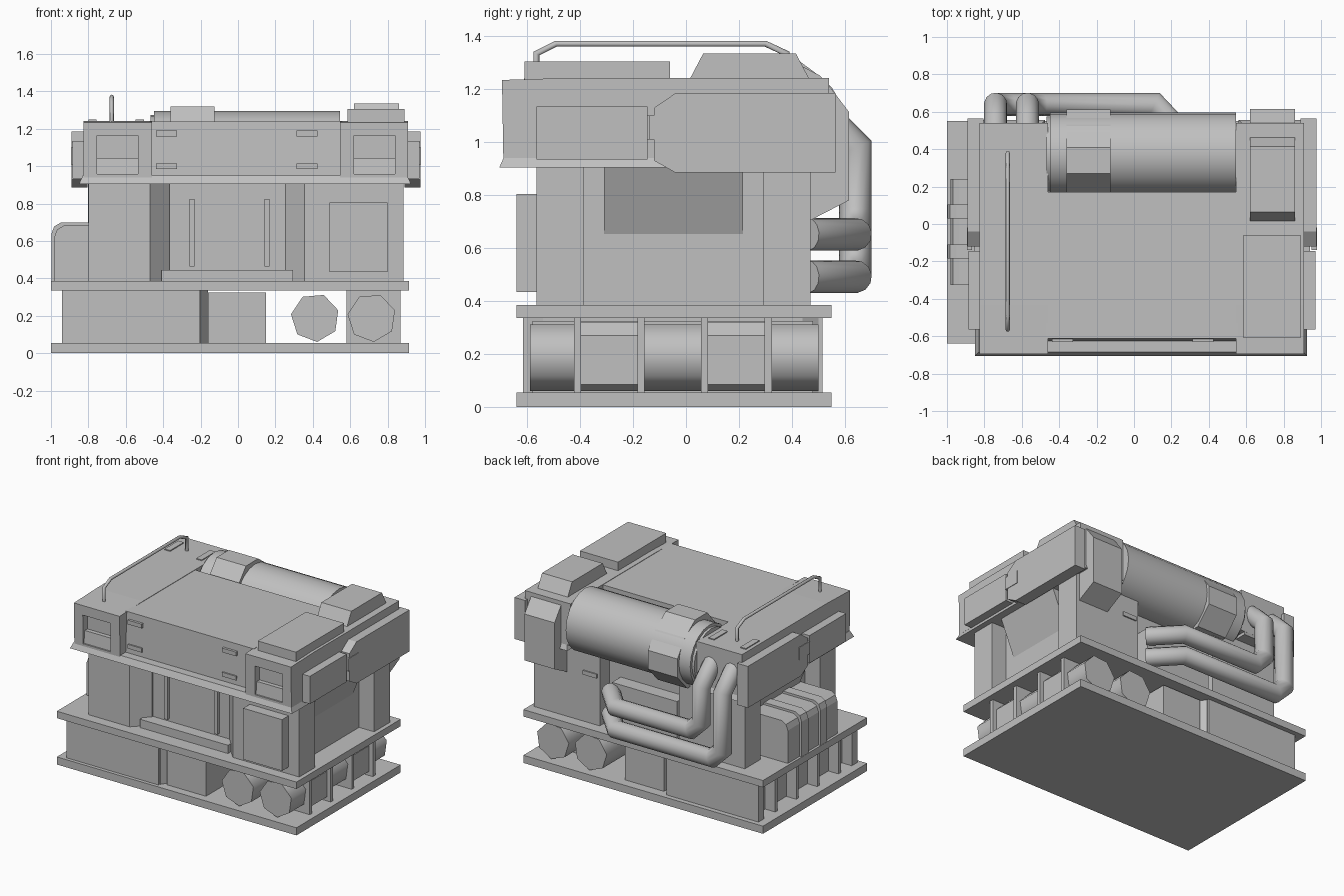
import bpy, bmesh, math
from mathutils import Vector

old = bpy.data.objects.get("Cube")
if old:
    bpy.data.objects.remove(old, do_unlink=True)

grey = bpy.data.materials.new("plain_grey")
grey.use_nodes = True
TONE = (0.53, 0.53, 0.53, 1)
grey.diffuse_color = TONE
grey.node_tree.nodes["Principled BSDF"].inputs["Base Color"].default_value = TONE
CX = 0.0425  # centre plane of the housing


def finish(name, bm):
    bmesh.ops.recalc_face_normals(bm, faces=bm.faces)
    me = bpy.data.meshes.new(name)
    bm.to_mesh(me)
    bm.free()
    ob = bpy.data.objects.new(name, me)
    me.materials.append(grey)
    bpy.context.collection.objects.link(ob)
    return ob


def prism(name, axis, pts, a, b):
    """Extrude a profile along an axis; the points use the other two axes in order."""
    bm = bmesh.new()
    i = "xyz".index(axis)
    rings = []
    for d in (a, b):
        ring = []
        for p in pts:
            co = list(p)
            co.insert(i, d)
            ring.append(bm.verts.new(co))
        rings.append(ring)
        bm.faces.new(ring)
    n = len(pts)
    for k in range(n):
        bm.faces.new((rings[0][k], rings[0][(k + 1) % n], rings[1][(k + 1) % n], rings[1][k]))
    return finish(name, bm)


def box(name, x, y, z, taper=0):
    """Box from ranges; taper pulls the top inwards on x and y."""
    ob = prism(name, "z", [(x[0], y[0]), (x[1], y[0]), (x[1], y[1]), (x[0], y[1])], *z)
    if taper:
        for v in ob.data.vertices:
            if v.co.z > sum(z) / 2:
                v.co.x += taper if v.co.x < sum(x) / 2 else -taper
                v.co.y += taper if v.co.y < sum(y) / 2 else -taper
    return ob


def smooth(ob, angle):
    bpy.ops.object.select_all(action="DESELECT")
    bpy.context.view_layer.objects.active = ob
    ob.select_set(True)
    bpy.ops.object.shade_smooth_by_angle(angle=math.radians(angle))


def ngon(c, r, n, start=0):
    return [(c[0] + r * math.cos(start + math.tau * k / n),
             c[1] + r * math.sin(start + math.tau * k / n)) for k in range(n)]


def tube(name, pts, r, n):
    """Pipe along a path with mitred joints."""
    bm = bmesh.new()
    pts = [Vector(p) for p in pts]
    dirs = [(b - a).normalized() for a, b in zip(pts, pts[1:])]
    u = dirs[0].orthogonal().normalized()
    w = dirs[0].cross(u)
    ring = [pts[0] + r * (u * math.cos(t) + w * math.sin(t))
            for t in (math.tau * k / n for k in range(n))]
    rings = [ring]
    for k, d in enumerate(dirs):
        end = pts[k + 1]
        m = d + dirs[k + 1] if k + 1 < len(dirs) else d
        ring = [c + d * ((end - c).dot(m) / d.dot(m)) for c in ring]
        rings.append(ring)
    vs = [[bm.verts.new(c) for c in ring] for ring in rings]
    for a, b in zip(vs, vs[1:]):
        for k in range(n):
            bm.faces.new((a[k], a[(k + 1) % n], b[(k + 1) % n], b[k]))
    bm.faces.new(vs[0])
    bm.faces.new(vs[-1])
    ob = finish(name, bm)
    smooth(ob, 60)


def carve(ob, cutter):
    mod = ob.modifiers.new("cut", "BOOLEAN")
    mod.operation, mod.object, mod.solver = "DIFFERENCE", cutter, "EXACT"
    bpy.context.view_layer.objects.active = ob
    bpy.ops.object.modifier_apply(modifier=mod.name)
    bpy.data.objects.remove(cutter, do_unlink=True)


def mirror_x(r, side):
    """Range given for the +x half, mirrored about the housing centre when side is -1."""
    return r if side > 0 else (2 * CX - r[1], 2 * CX - r[0])


# Deck plates
for name, z in (("base_plate", (0, 0.055)), ("middle_plate", (0.335, 0.385))):
    box(name, (-1, 0.915), (-0.64, 0.55), z)

# Undercarriage: chest, centre block, drums, fins and panels between the fins
prism("lower_chest", "z", [(-0.86, -0.6), (-0.2, -0.6), (-0.16, -0.54), (-0.16, 0.44),
                           (-0.2, 0.5), (-0.86, 0.5)], 0.055, 0.335)
for name, y in (("front_chest_slab", (-0.615, -0.55)), ("back_chest_slab", (0.45, 0.515))):
    box(name, (-0.94, -0.205), y, (0.055, 0.335))
box("centre_block", (-0.16, 0.15), (-0.58, 0.48), (0.055, 0.325))
for x in (0.412, 0.715):
    smooth(prism("drum", "y", ngon((x, 0.19), 0.13, 7, math.radians(172)), -0.59, 0.5), 55)
for name, x in (("left_fin", (0.58, 0.87)), ("right_fin", (-0.94, -0.85))):
    for y in (-0.41, -0.17, 0.07, 0.31):
        box(name, x, (y - 0.014, y + 0.014), (0.055, 0.335))
for y in (-0.41, 0.07):
    prism("drum_panel", "y", [(0.72, 0.32), (0.79, 0.32), (0.84, 0.27), (0.84, 0.085),
                              (0.8, 0.06), (0.72, 0.06)], y, y + 0.24)

# Lower housing: core, notched front and corner pillars
box("lower_core", (-0.68, 0.765), (-0.45, 0.36), (0.385, 0.93))
prism("front_left_pillar", "z", [(0.885, -0.565), (0.885, -0.385), (0.255, -0.385),
                                 (0.255, -0.46), (0.355, -0.565)], 0.385, 0.93)
prism("front_right_pillar", "z", [(-0.8, -0.565), (-0.8, -0.385), (-0.365, -0.385),
                                  (-0.365, -0.46), (-0.47, -0.565)], 0.385, 0.93)
for side, name in ((1, "back_left_pillar"), (-1, "back_right_pillar")):
    box(name, mirror_x((0.36, 0.885), side), (0.29, 0.47), (0.385, 0.96))
box("front_ledge", (-0.41, 0.295), (-0.535, -0.44), (0.385, 0.445))
for x in (-0.245, 0.155):
    box("front_rib", (x - 0.013, x + 0.013), (-0.475, -0.44), (0.465, 0.825))
box("back_locker", (-0.25, 0.27), (0.3, 0.46), (0.385, 0.72))
box("front_door", (0.49, 0.8), (-0.64, -0.56), (0.435, 0.805))
for side in (1, -1):
    xs = [CX + side * d for d in (0.7, 0.715, 0.83, 0.7)]
    prism("side_awning", "y", list(zip(xs, (0.635, 0.635, 0.91, 0.91))), -0.31, 0.215)

# Upper housing: flared skirt, recessed middle, corner blocks
box("skirt", (-0.85, 0.925), (-0.705, 0.2), (0.905, 0.95), 0.02)
for side in (1, -1):
    box("side_skirt", mirror_x((0.56, 0.925), side), (0.15, 0.555), (0.905, 0.95), 0.02)
prism("upper_middle", "x", [(-0.625, 0.94), (-0.612, 1.24), (0.17, 1.24), (0.17, 0.93)],
      -0.47, 0.555)
for side in (1, -1):
    upper = prism("upper_side_block", "x", [(-0.69, 0.94), (-0.695, 1.235), (-0.43, 1.243),
                                            (0.54, 1.243), (0.54, 0.94)],
                  *mirror_x((0.545, 0.91), side))
    wx = mirror_x((0.62, 0.84), side)
    carve(upper, prism("window_cutter", "x", [(-0.75, 0.957), (-0.68, 0.957), (-0.67, 1.045),
                                              (-0.64, 1.045), (-0.64, 1.165), (-0.75, 1.165)],
                       *wx))
for x in (-0.383, 0.37):
    for z in (1.175, 1.0):
        box("front_vent", (x - 0.056, x + 0.056), (-0.632, -0.6), (z - 0.015, z + 0.015))
for z in (0.74, 0.9):
    box("back_vent", (0.38, 0.49), (0.46, 0.479), (z - 0.015, z + 0.015))
for x in (-0.778, -0.525):
    box("roof_vent", (x - 0.022, x + 0.022), (0.305, 0.46), (1.235, 1.25))

# Roof boxes and rear box
box("roof_hatch", (0.585, 0.89), (-0.61, -0.06), (1.235, 1.305))
prism("roof_wedge", "x", [(0.015, 1.24), (0.065, 1.335), (0.415, 1.335), (0.465, 1.24)],
      0.62, 0.86)
prism("rear_box", "x", [(0.44, 1.24), (0.52, 1.24), (0.615, 1.115), (0.615, 0.78),
                        (0.47, 0.705), (0.44, 0.705)], 0.62, 0.86)

# Side armour on both flanks
for side in (1, -1):
    box("front_side_plate", mirror_x((0.89, 0.97), side), (-0.565, -0.145), (0.935, 1.135))
    box("plate_link", mirror_x((0.89, 0.94), side), (-0.15, -0.1), (1.01, 1.1))
    box("link_cap", mirror_x((0.95, 0.979), side), (-0.14, -0.02), (1.01, 1.1))
    prism("rear_side_plate", "x", [(-0.04, 1.185), (-0.12, 1.13), (-0.12, 0.93), (-0.04, 0.885),
                                   (0.565, 0.885), (0.565, 1.185)],
          *mirror_x((0.89, 0.975), side))

# Large rear tank with faceted collar
TANK = (0.375, 1.075)
smooth(prism("tank", "x", ngon(TANK, 0.22, 20), -0.45, 0.545), 40)
prism("tank_collar", "x", [(0.16, 1.19), (0.27, 1.32), (0.41, 1.32), (0.525, 1.235),
                           (0.612, 1.115), (0.612, 0.98), (0.5, 0.86), (0.25, 0.86),
                           (0.16, 0.97)], -0.36, -0.125)
smooth(prism("tank_cap", "x", ngon(TANK, 0.2, 20), -0.468, -0.44), 40)

# Exhaust pipes on the back
for x, z in ((-0.57, 0.652), (-0.74, 0.492)):
    tube("exhaust_pipe", [(x, 0.48, 1.13), (x, 0.55, 1.07), (x, 0.64, 0.98), (x, 0.64, z + 0.08),
                          (x + 0.08, 0.64, z), (0.11, 0.64, z), (0.28, 0.46, z)], 0.062, 12)

# Roof rail
tube("roof_rail", [(-0.675, -0.565, 1.235), (-0.675, -0.565, 1.335), (-0.675, -0.49, 1.372),
                   (-0.675, 0.3, 1.372), (-0.675, 0.38, 1.335), (-0.675, 0.38, 1.235)], 0.011, 8)

# Strapped pack on the flank
def pack(name, grow, y0, y1):
    x, z = -0.982 - grow, 0.682 + grow
    prism(name, "y", [(-0.66, 0.385), (x, 0.385), (x, z - 0.06), (x + 0.015, z - 0.02),
                      (x + 0.05, z), (-0.66, z)], y0, y1)


pack("side_pack", 0, -0.325, 0.24)
for y in (-0.185, 0.03):
    pack("pack_strap", 0.016, y, y + 0.075)
